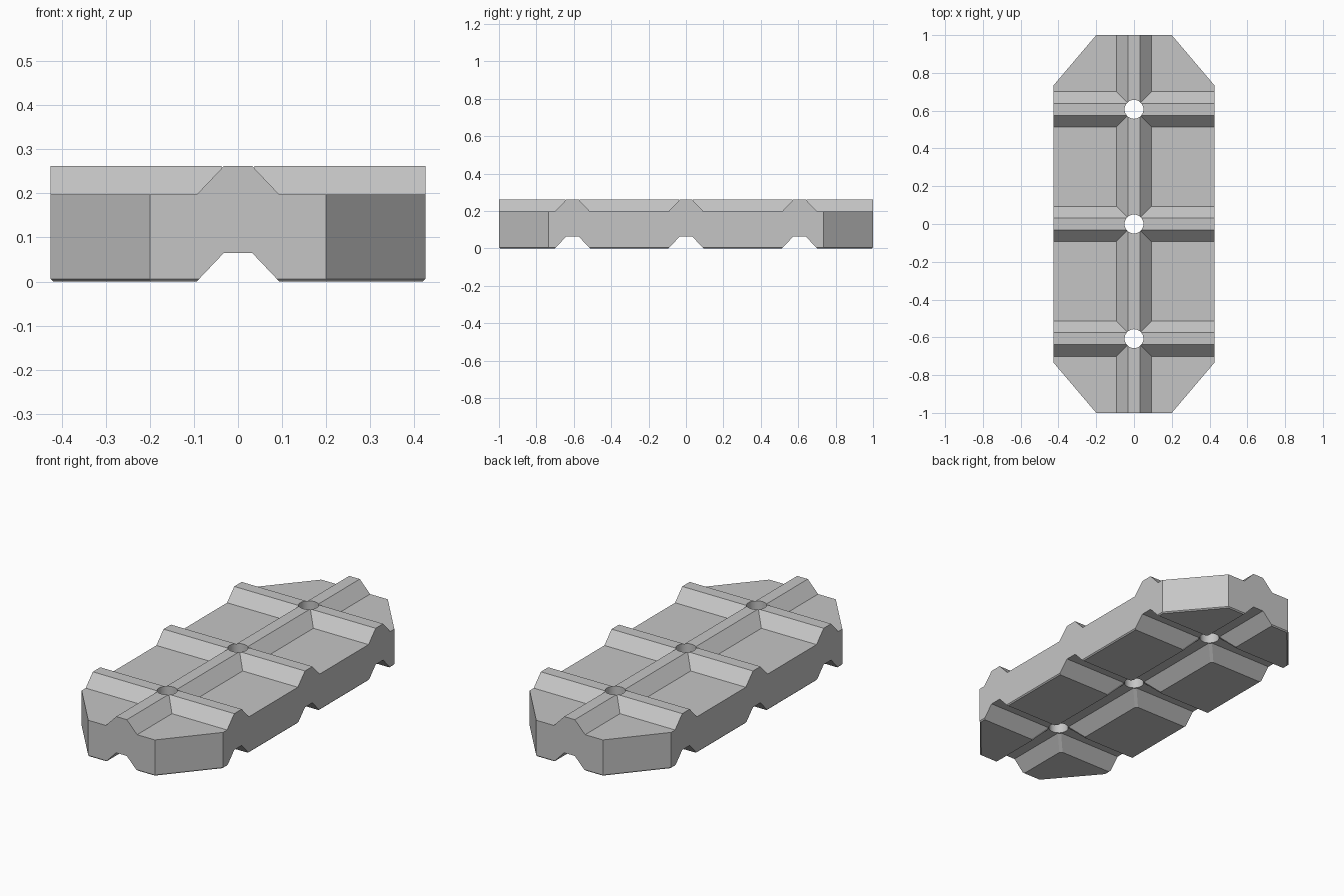
import bpy, bmesh, math

cube = bpy.data.objects.get("Cube")
if cube:
    bpy.data.objects.remove(cube)

HEIGHT, RIB, HOLE = 0.262, 0.065, 0.05
X_LINES = [-1, 0, 1]
Y_LINES = [-1.5, -0.607, 0, 0.607, 1.5]
CROSSINGS = Y_LINES[1:-1]

grey = bpy.data.materials.new("plain grey")
grey.use_nodes = True
grey.diffuse_color = (0.56, 0.56, 0.56, 1)
grey.node_tree.nodes["Principled BSDF"].inputs["Base Color"].default_value = grey.diffuse_color


def half_width(drop):
    """Half width of a rib at a given distance from its crest."""
    return 0.032 + 0.95 * drop


def loft(bm, rings):
    """Closed solid through rings of points with equal counts."""
    loops = [[bm.verts.new(p) for p in ring] for ring in rings]
    n = len(loops[0])
    for a, b in zip(loops, loops[1:]):
        for i in range(n):
            j = (i + 1) % n
            bm.faces.new((a[i], a[j], b[j], b[i]))
    bm.faces.new(loops[0][::-1])
    bm.faces.new(loops[-1])


def make(name, bm):
    bmesh.ops.recalc_face_normals(bm, faces=bm.faces[:])
    mesh = bpy.data.meshes.new(name)
    bm.to_mesh(mesh)
    bm.free()
    mesh.materials.append(grey)
    obj = bpy.data.objects.new(name, mesh)
    bpy.context.collection.objects.link(obj)
    return obj


def cells(name, crest, levels):
    """Tapered blocks filling the spaces between the rib lines."""
    bm = bmesh.new()
    for x0, x1 in zip(X_LINES, X_LINES[1:]):
        for y0, y1 in zip(Y_LINES, Y_LINES[1:]):
            rings = []
            for z in levels:
                h = half_width(crest - z)
                a, b, c, d = x0 + h, x1 - h, y0 + h, y1 - h
                rings.append([(a, c, z), (b, c, z), (b, d, z), (a, d, z)])
            loft(bm, rings)
    return make(name, bm)


def octagon(z, inset=0):
    x, y, cx, cy = 0.425 - inset, 1 - inset, 0.2 - inset / 2, 0.735 - inset / 2
    return [(cx, -y, z), (x, -cy, z), (x, cy, z), (cx, y, z),
            (-cx, y, z), (-x, cy, z), (-x, -cy, z), (-cx, -y, z)]


def cones(name, segments, r1, r2, z0, z1):
    """One round or diamond cutter at every rib crossing."""
    bm = bmesh.new()
    for y in CROSSINGS:
        made = bmesh.ops.create_cone(bm, cap_ends=True, segments=segments,
                                     radius1=r1, radius2=r2, depth=z1 - z0)
        bmesh.ops.translate(bm, verts=made["verts"], vec=(0, y, (z0 + z1) / 2))
    return make(name, bm)


def combine(target, tool, operation):
    mod = target.modifiers.new(operation.lower(), "BOOLEAN")
    mod.object, mod.operation, mod.solver = tool, operation, "EXACT"
    bpy.ops.object.select_all(action="DESELECT")
    bpy.context.view_layer.objects.active = target
    target.select_set(True)
    bpy.ops.object.modifier_apply(modifier=mod.name)
    bpy.data.objects.remove(tool)


# Oversized slab with bottom pads, trimmed to the octagonal outline
bm = bmesh.new()
loft(bm, [[(-2, -2, z), (2, -2, z), (2, 2, z), (-2, 2, z)] for z in (RIB, 0.3)])
tray = make("ribbed_tray", bm)
combine(tray, cells("bottom_pads", RIB, (-0.02, RIB + 0.015)), "UNION")

bm = bmesh.new()
loft(bm, [octagon(0, 0.006), octagon(0.006), octagon(HEIGHT)])
combine(tray, make("outline", bm), "INTERSECT")

# Sloped pockets leave the raised ribs on top
combine(tray, cells("top_pockets", HEIGHT, (HEIGHT - RIB, HEIGHT + 0.015)), "DIFFERENCE")

# Small chamfers on the pad corners underneath
low, high = -0.02, RIB - 0.001
combine(tray, cones("corner_chamfers", 4, 2 * half_width(RIB - low) + 0.012,
                    2 * half_width(RIB - high) + 0.012, low, high), "DIFFERENCE")

# Round through holes at the rib crossings
combine(tray, cones("holes", 32, HOLE, HOLE, -0.1, 0.4), "DIFFERENCE")

bpy.ops.object.shade_smooth_by_angle(angle=math.radians(15))
